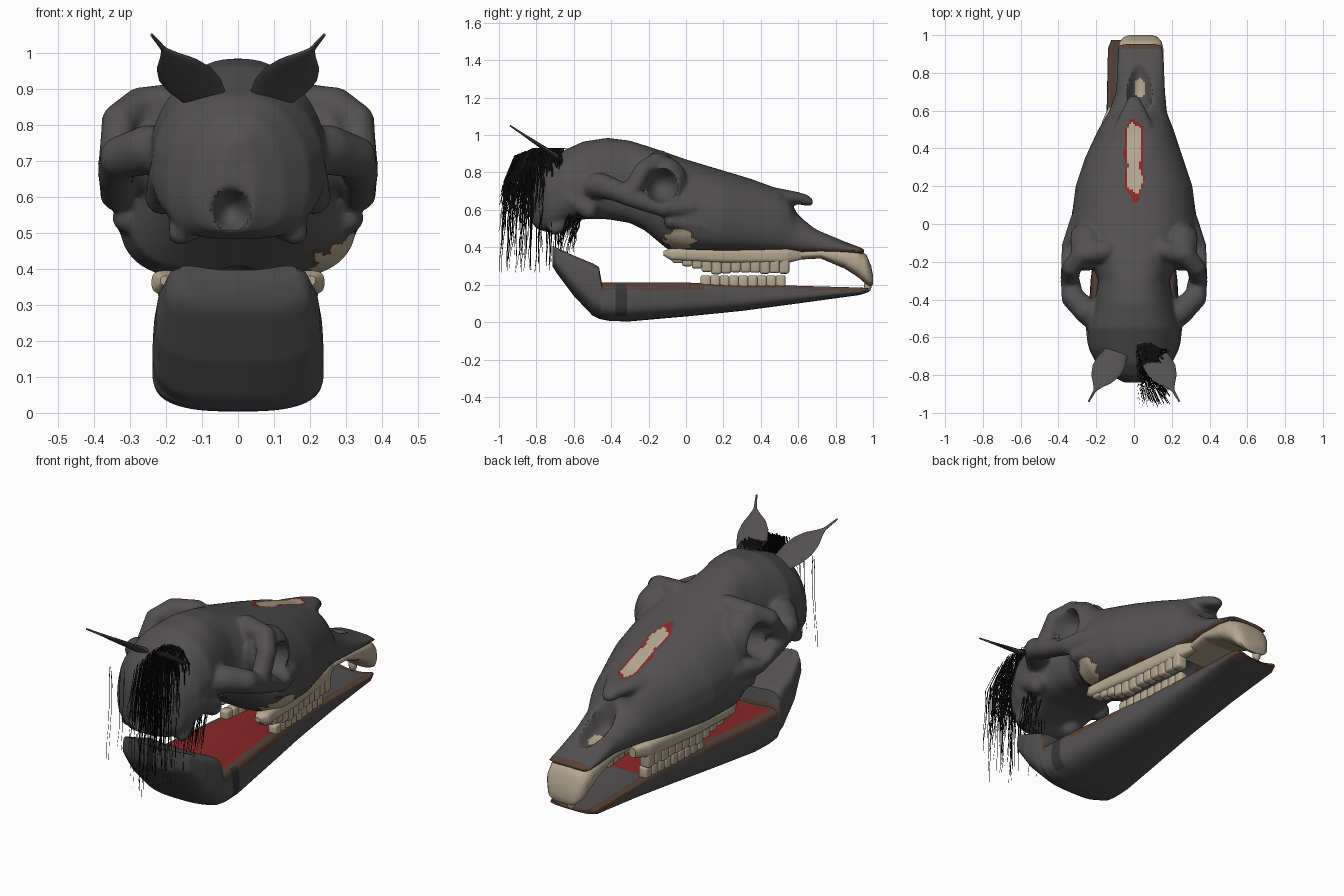
import bpy, bmesh, math, random
from mathutils import Vector, Matrix

random.seed(4)
if "Cube" in bpy.data.objects:
    bpy.data.objects.remove(bpy.data.objects["Cube"])


def material(name, rgb):
    m = bpy.data.materials.new(name)
    m.use_nodes = True
    col = (*rgb, 1)
    m.diffuse_color = col
    bsdf = next(n for n in m.node_tree.nodes if n.type == "BSDF_PRINCIPLED")
    bsdf.inputs["Base Color"].default_value = col
    bsdf.inputs["Roughness"].default_value = 0.8
    return m


HIDE, BROWN, BONE, RED, BLACK, SOOT = range(6)
MATS = [material("charcoal hide", (.085, .08, .08)), material("dried brown", (.095, .055, .04)),
        material("old bone", (.46, .39, .28)), material("flesh red", (.25, .02, .02)),
        material("hair black", (.004, .004, .004)), material("soot grey", (.04, .038, .038))]


def finish(name, bm, mat=HIDE):
    me = bpy.data.meshes.new(name)
    bmesh.ops.recalc_face_normals(bm, faces=bm.faces)
    bm.to_mesh(me)
    bm.free()
    for m in MATS:
        me.materials.append(m)
    ob = bpy.data.objects.new(name, me)
    bpy.context.collection.objects.link(ob)
    for f in me.polygons:
        f.material_index = mat
    return ob


def shade(ob):
    bpy.ops.object.select_all(action="DESELECT")
    ob.select_set(True)
    bpy.context.view_layer.objects.active = ob
    bpy.ops.object.shade_smooth_by_angle(angle=math.radians(45))


def lerp_keys(keys, t):
    for a, b in zip(keys, keys[1:]):
        if t <= b[0]:
            u = (t - a[0]) / (b[0] - a[0])
            return [p + (q - p) * u for p, q in zip(a, b)]
    return keys[-1]


def skin(bm, rings):
    rows = [[bm.verts.new(p) for p in r] for r in rings]
    n = len(rows[0])
    for a, b in zip(rows, rows[1:]):
        for i in range(n):
            bm.faces.new((a[i], a[(i + 1) % n], b[(i + 1) % n], b[i]))
    bm.faces.new(rows[0])
    bm.faces.new(rows[-1])


def loft(bm, keys, count, above, below, taper=0, dip=0, seg=48):
    """Rounded sections along y; each key is y, half width, bottom, top, centre x."""
    steps = [keys[0][0] + (keys[-1][0] - keys[0][0]) * i / count for i in range(count + 1)]
    rings = []
    for t in sorted({round(s, 4) for s in steps + [k[0] for k in keys]}):
        y, w, lo, hi, cx = lerp_keys(keys, t)
        ring = []
        for i in range(seg):
            a = math.tau * (i + .5) / seg
            c, s = math.cos(a), math.sin(a)
            power = above if s > 0 else below
            u = math.copysign(abs(c) ** (2 / power), c)
            v = math.copysign(abs(s) ** (2 / power), s)
            z = (lo + hi) / 2 + v * (hi - lo) / 2
            if s > 0:
                z -= dip * (1 - u * u)
            ring.append((cx + w * u * (1 - taper * max(0, v)), y, z))
        rings.append(ring)
    skin(bm, rings)


def ball(bm, x, y, z, rx, ry, rz):
    bmesh.ops.create_uvsphere(bm, u_segments=16, v_segments=10, radius=1,
                              matrix=Matrix.Translation((x, y, z)) @ Matrix.Diagonal((rx, ry, rz, 1)))


def ridge(bm, *pts):
    """Mirrored strand of overlapping balls through x, y, z, radius points."""
    for a, b in zip(pts, pts[1:]):
        for i in range(6):
            x, y, z, r = [p + (q - p) * i / 5 for p, q in zip(a, b)]
            for s in (1, -1):
                ball(bm, s * x, y, z, r, r, r)


# Skull: braincase and muzzle, with brows, cheek arches and nose tip fused on
bm = bmesh.new()
loft(bm, [(-.84, .05, .55, .76, 0), (-.8, .13, .5, .83, 0), (-.74, .2, .48, .88, 0),
          (-.66, .24, .52, .915, 0), (-.55, .245, .55, .965, 0), (-.42, .21, .55, .985, 0),
          (-.3, .19, .53, .97, 0), (-.22, .22, .49, .945, 0), (-.1, .31, .39, .905, 0),
          (0, .335, .37, .87, 0), (.2, .31, .365, .81, 0), (.35, .26, .365, .765, 0),
          (.5, .2, .365, .71, .01), (.55, .175, .365, .67, .015), (.59, .155, .365, .585, .02),
          (.7, .13, .365, .505, .035), (.85, .125, .365, .43, .035), (.955, .12, .365, .39, .035)],
     50, 2.6, 3.6, .22)
loft(bm, [(.3, .16, .62, .75, 0), (.5, .11, .62, .715, 0), (.6, .065, .63, .695, 0),
          (.65, .04, .62, .68, 0), (.68, .02, .625, .655, 0)], 10, 2.4, 2.4)
for s in (1, -1):
    ball(bm, s * .25, -.12, .74, .11, .13, .145)
ridge(bm, (.29, .02, .61, .05), (.335, -.12, .61, .05), (.34, -.28, .66, .05), (.325, -.39, .71, .06),
      (.25, -.46, .73, .07), (.17, -.53, .72, .07))
ridge(bm, (.15, -.14, .86, .06), (.27, -.16, .85, .055), (.33, -.23, .81, .05), (.34, -.3, .69, .05))
ridge(bm, (.31, -.08, .54, .04), (.29, .1, .51, .035), (.23, .32, .5, .03))
ridge(bm, (.13, -.66, .54, .06), (.16, -.7, .5, .035))
ridge(bm, (.2, -.62, .66, .05), (.21, -.52, .6, .05))
skull = finish("skull", bm)
fuse = skull.modifiers.new("fuse", "REMESH")
fuse.mode, fuse.voxel_size = "VOXEL", .0105
bpy.context.view_layer.update()
fused = bpy.data.meshes.new_from_object(skull.evaluated_get(bpy.context.evaluated_depsgraph_get()))
skull.modifiers.clear()
skull.data = fused
fused.materials.clear()
for m in MATS:
    fused.materials.append(m)

# Hollows pressed in: eye sockets, spinal opening, nostril and palate (centre, radii, axis, direction)
HOLLOWS = [((.37, -.13, .73), (.14, .085, .09), 0, -1), ((-.37, -.13, .73), (.14, .085, .09), 0, 1),
           ((-.02, -.84, .56), (.05, .1, .055), 1, 1), ((.03, .75, .52), (.065, .19, .1), 2, -1),
           ((0, .2, .33), (.1, .5, .1), 2, 1)]
for v in fused.vertices:
    for mid, rad, axis, way in HOLLOWS:
        d = [(p - m) / r for p, m, r in zip(v.co, mid, rad)]
        if sum(e * e for e in d) < 1:
            side = sum(e * e for k, e in enumerate(d) if k != axis)
            v.co[axis] = mid[axis] + way * rad[axis] * math.sqrt(1 - side)
fused.update()


def skull_colour(c, n):
    wob = .15 * math.sin(c.y * 47) + .15 * math.sin(c.z * 80 + c.x * 90)
    slot = (c.x / .048) ** 2 + ((c.y - .34) / .22) ** 4 + wob
    patch = ((c.y + .035) / .1) ** 2 + ((c.z - .44) / .06) ** 2 + wob
    if c.z > .6 and n.z > .3 and slot < 1:
        return BONE if slot < .6 and c.y > .16 else RED
    if c.x > .2 and n.x > .1 and patch < 1:
        return BONE if patch < .75 else BROWN
    if c.z < .6 and n.z > .2 and ((c.x - .03) / .03) ** 2 + ((c.y - .72) / .05) ** 2 < 1:
        return BONE
    if c.y > .925:
        return BROWN
    return BROWN if c.y > -.1 and c.z < .39 + .03 * wob else HIDE


for f in fused.polygons:
    f.material_index = skull_colour(f.center, f.normal)
relax = skull.modifiers.new("relax", "SMOOTH")
relax.factor, relax.iterations = .5, 6
shade(skull)

# Lower jaw: solid trough with a raised rear block
JAW = [(-.715, .17, .3, .42, 0), (-.69, .2, .26, .41, 0), (-.6, .228, .14, .37, 0), (-.5, .238, .035, .33, 0),
       (-.465, .238, .018, .31, 0), (-.45, .238, .014, .225, 0), (-.4, .236, .005, .225, 0), (-.3, .23, .004, .225, 0),
       (0, .195, .03, .225, 0), (.3, .16, .06, .215, 0), (.6, .145, .1, .205, 0), (.93, .138, .145, .192, 0),
       (.975, .12, .16, .187, 0)]
bm = bmesh.new()
loft(bm, JAW, 110, 6, 3, .04, .025, 104)
jaw = finish("lower_jaw", bm)
for f in jaw.data.polygons:
    c, n = f.center, f.normal
    y, w, lo, hi, cx = lerp_keys(JAW, c.y)
    if c.y < -.5 or (c.y < -.45 and c.z > .24):
        continue
    if c.y > .95:
        f.material_index = BROWN
    elif n.z > .6 and abs(c.x) < w - .045:
        f.material_index = RED if -.44 < c.y < .5 else HIDE
    elif n.x > .5 and -.38 < c.y < -.315:
        f.material_index = SOOT
    elif c.z > hi - (.055 if c.y < .1 else .03):
        f.material_index = BROWN
shade(jaw)

# Front of the upper jaw, curving down into the incisors
bm = bmesh.new()
loft(bm, [(.52, .1, .33, .38, .03), (.72, .115, .34, .395, .035), (.85, .122, .285, .4, .035),
          (.92, .122, .24, .39, .035), (.965, .112, .2, .36, .035), (.99, .09, .19, .3, .035),
          (1, .06, .2, .25, .035)], 20, 2.8, 2.8, 0, 0, 32)
shade(finish("upper_incisors", bm, BONE))


def tooth_row(name, count, start, end, x0, x1, bottom, top, wide):
    bm = bmesh.new()
    step = (end - start) / count
    for i in range(count):
        y = start + step * (i + .5)
        x = x0 + (x1 - x0) * (i + .5) / count
        lo = bottom(y) + random.uniform(0, .012)
        for s in (1, -1):
            bmesh.ops.create_cube(bm, size=1, matrix=Matrix.Translation((s * x, y, (lo + top) / 2))
                                  @ Matrix.Diagonal((wide, step * 1.1, top - lo, 1)))
    bmesh.ops.bevel(bm, geom=bm.edges[:], offset=.014, segments=3, affect="EDGES", profile=.5)
    shade(finish(name, bm, BONE))


# Cheek teeth, with a smooth band of bare bone above the upper row
tooth_row("upper_cheek_teeth", 12, -.07, .55, .195, .135, lambda y: max(.255, .32 - .3 * (y + .07)), .39, .06)
tooth_row("lower_cheek_teeth", 9, .08, .53, .145, .11, lambda y: .17, .25, .05)
for side, s in (("left", 1), ("right", -1)):
    bm = bmesh.new()
    loft(bm, [(-.12, .015, .355, .38, s * .2), (-.08, .04, .33, .395, s * .2), (.2, .04, .315, .395, s * .175),
              (.54, .035, .315, .395, s * .135), (.62, .02, .335, .385, s * .115)], 20, 3, 3, 0, 0, 24)
    shade(finish(side + "_tooth_bed", bm, BONE))
bm = bmesh.new()
ball(bm, 0, .972, .195, .022, .02, .035)
shade(finish("lower_incisor", bm, BONE))

# Leaf-shaped ears with thin tips
for side, s in (("left", 1), ("right", -1)):
    base, tip = Vector((s * .07, -.64, .85)), Vector((s * .24, -.94, 1.05))
    axis = tip - base
    flat = Vector((0, .55, .83))
    across = flat.cross(axis).normalized()
    shape = [(0, .045, .02), (.15, .066, .018), (.3, .08, .014), (.45, .08, .011), (.6, .06, .009),
             (.72, .026, .007), (.8, .008, .006), (1, .004, .004)]
    rings = []
    for i in range(25):
        t, w, d = lerp_keys(shape, i / 24)
        rings.append([base + axis * t + across * w * math.cos(a) + flat * d * math.sin(a)
                      for a in [math.tau * k / 16 for k in range(16)]])
    bm = bmesh.new()
    skin(bm, rings)
    shade(finish(side + "_ear", bm))


# Mane: thin flat strands combed back and hanging down
def strand(bm, pts, wide):
    prev = None
    for k, p in enumerate(pts):
        w = wide * (1 - .75 * k / (len(pts) - 1))
        p = Vector(p) + Vector((0, random.uniform(-.008, .008), 0))
        row = [bm.verts.new(p - Vector((0, w, 0))), bm.verts.new(p + Vector((0, w, 0)))]
        if prev:
            bm.faces.new((prev[0], prev[1], row[1], row[0]))
        prev = row


bm = bmesh.new()
for i in range(230):
    u = random.random()
    x, y = random.uniform(.02, .19), -.66 - .31 * u
    top = .93 - .1 * max(0, u - .6)
    end = random.uniform(.48, .7) if random.random() < .7 else random.uniform(.26, .5)
    pts = [(x * .5, -.63 - .1 * u, .925), (x * .8, y + .06 * u, top), (x, y, top - .06 - .08 * u)]
    z0 = pts[-1][2]
    pts += [(x, y - .03 * u * k / 6, z0 + (end - z0) * k / 6) for k in range(1, 7)]
    strand(bm, pts, random.uniform(.003, .006))
for i in range(36):
    x, y = random.uniform(.14, .22), random.uniform(-.63, -.54)
    end = random.uniform(.36, .5)
    strand(bm, [(x, y - .01 * k, .61 + (end - .61) * k / 5) for k in range(6)], .004)
for i in range(4):
    x, y = random.uniform(-.16, -.08), random.uniform(-.9, -.84)
    strand(bm, [(x, y - .004 * k, .84 - .08 * k) for k in range(7)], .003)
finish("mane", bm, BLACK)
